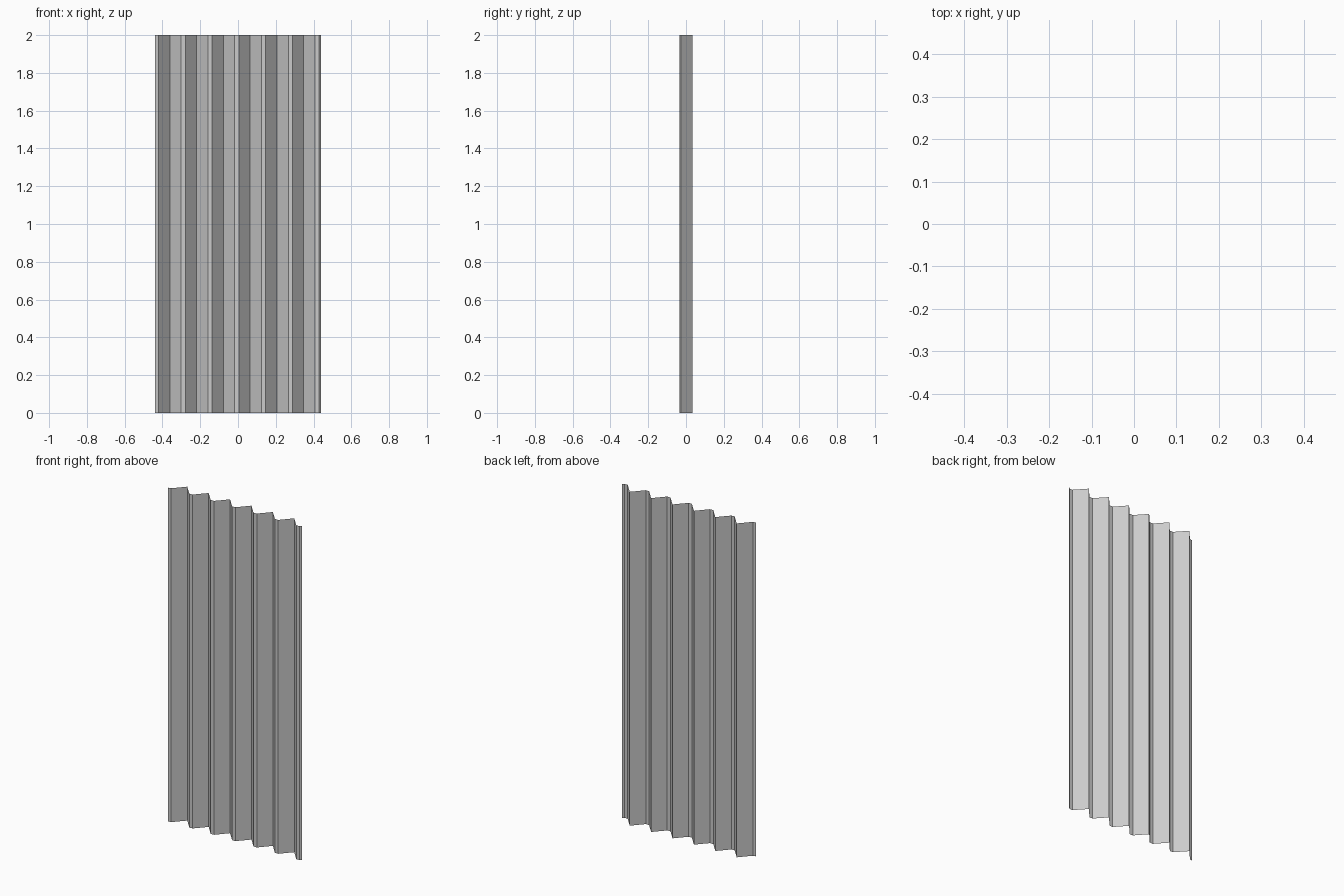
import bpy, bmesh

if "Cube" in bpy.data.objects:
    bpy.data.objects.remove(bpy.data.objects["Cube"])

HEIGHT = 2.0
PITCH = 0.1418
VALLEY, PEAK = -0.031, 0.0355

# Zigzag profile: flat valleys between pointed ridges
profile = [(-0.44, -0.0345), (-0.421, VALLEY)]
for i in range(6):
    ridge = -0.361 + i * PITCH
    profile += [(ridge, PEAK), (ridge + 0.060, VALLEY), (ridge + 0.082, VALLEY)]
# Small upturned lip on the right edge
profile.append((0.44, -0.021))

# Extrude the profile upward into a thin sheet
bm = bmesh.new()
verts = [bm.verts.new((x, y, 0)) for x, y in profile]
edges = [bm.edges.new(pair) for pair in zip(verts, verts[1:])]
result = bmesh.ops.extrude_edge_only(bm, edges=edges)
top = [g for g in result["geom"] if isinstance(g, bmesh.types.BMVert)]
bmesh.ops.translate(bm, verts=top, vec=(0, 0, HEIGHT))

# Front side faces -y
bm.normal_update()
if sum(f.normal.y for f in bm.faces) > 0:
    bmesh.ops.reverse_faces(bm, faces=bm.faces[:])

mesh = bpy.data.meshes.new("corrugated_sheet")
bm.to_mesh(mesh)
bm.free()
sheet = bpy.data.objects.new("corrugated_sheet", mesh)
bpy.context.collection.objects.link(sheet)
